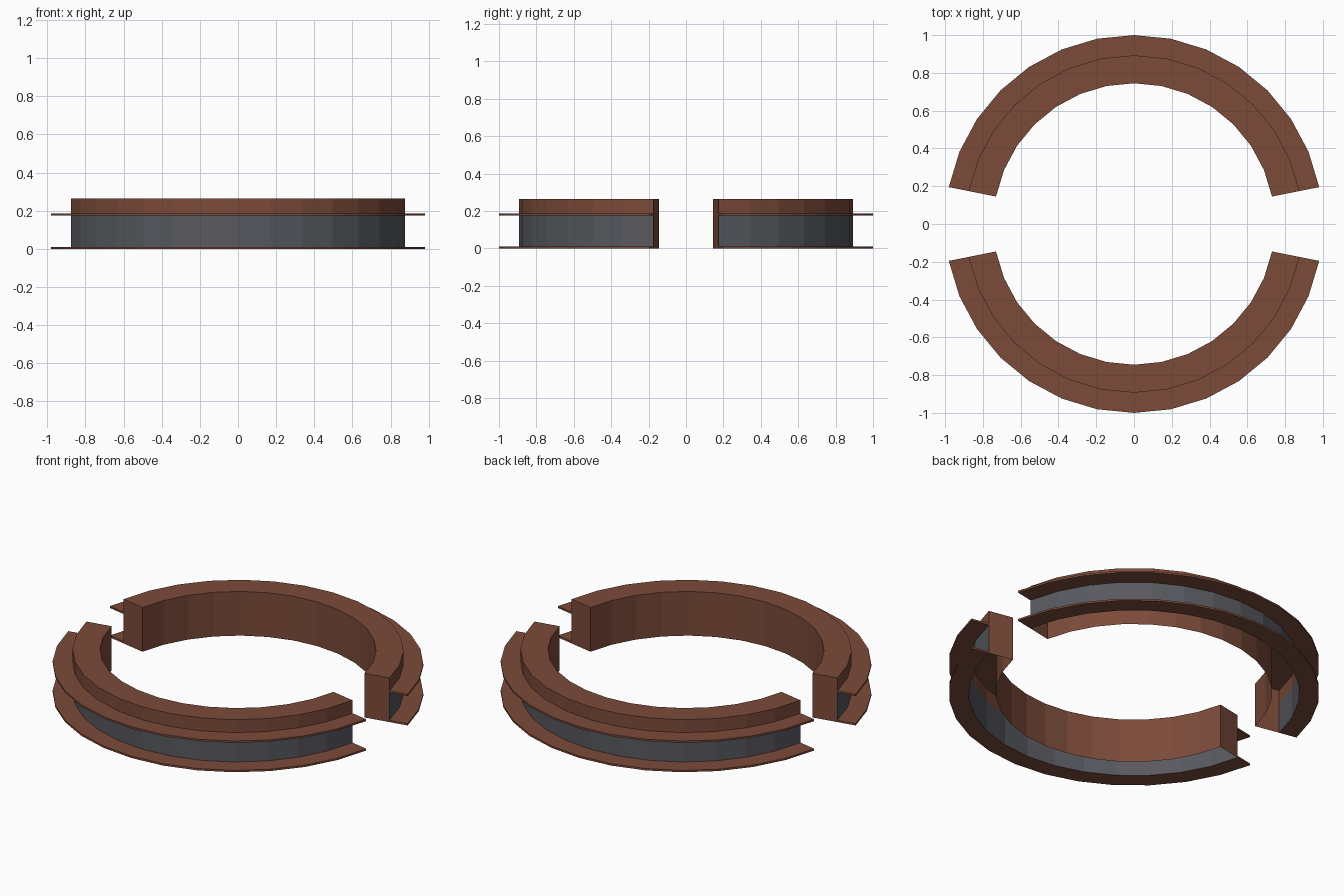
import bpy, math

if "Cube" in bpy.data.objects:
    bpy.data.objects.remove(bpy.data.objects["Cube"])

R_IN, R_MID, R_OUT = 0.745, 0.893, 1.0
H_TOP, H_FL, T = 0.263, 0.186, 0.011
STEP = math.radians(11.25)     # 32-sided circle
SEGS = 14                      # segments in each half


def material(name, rgb):
    m = bpy.data.materials.new(name)
    m.diffuse_color = (*rgb, 1)
    m.use_nodes = True
    m.node_tree.nodes["Principled BSDF"].inputs["Base Color"].default_value = m.diffuse_color
    return m


brown = material("reddish_brown", (0.200, 0.070, 0.042))
grey = material("dark_grey", (0.098, 0.100, 0.115))


def sweep(name, profile, mat, start, cap=None):
    """Sweep an open (radius, z) profile round an arc; cap closes both ends."""
    verts, faces, n = [], [], len(profile)

    def ring(points, a):
        return [(r * math.cos(a), r * math.sin(a), z) for r, z in points]

    for i in range(SEGS + 1):
        verts += ring(profile, start + i * STEP)
    for i in range(SEGS):
        for j in range(n - 1):
            a, b = i * n + j, (i + 1) * n + j
            faces.append((a, a + 1, b + 1, b))
    if cap:
        for end in (0, SEGS):
            base = len(verts)
            verts += ring(cap, start + end * STEP)
            idx = list(range(base, base + len(cap)))
            faces.append(idx if end else idx[::-1])
    me = bpy.data.meshes.new(name)
    me.from_pydata(verts, [], faces)
    me.materials.append(mat)
    me.update()
    ob = bpy.data.objects.new(name, me)
    bpy.context.collection.objects.link(ob)


def flange(name, top, start):
    p = [(R_MID, top), (R_OUT, top), (R_OUT, top - T), (R_MID, top - T)]
    sweep(name, p, brown, start, p)


for side, start in (("back", STEP), ("front", STEP + math.pi)):
    # hollow housing, open underneath, with full-height end plates
    sweep(side + "_housing",
          [(R_IN, 0), (R_IN, H_TOP), (R_MID, H_TOP), (R_MID, H_FL)], brown, start,
          [(R_IN, 0), (R_IN, H_TOP), (R_MID, H_TOP), (R_MID, 0)])
    # grey wall of the outer channel
    sweep(side + "_channel_wall", [(R_MID, H_FL), (R_MID, 0)], grey, start)
    # thin rims above and below the channel
    flange(side + "_upper_flange", H_FL, start)
    flange(side + "_lower_flange", T, start)
